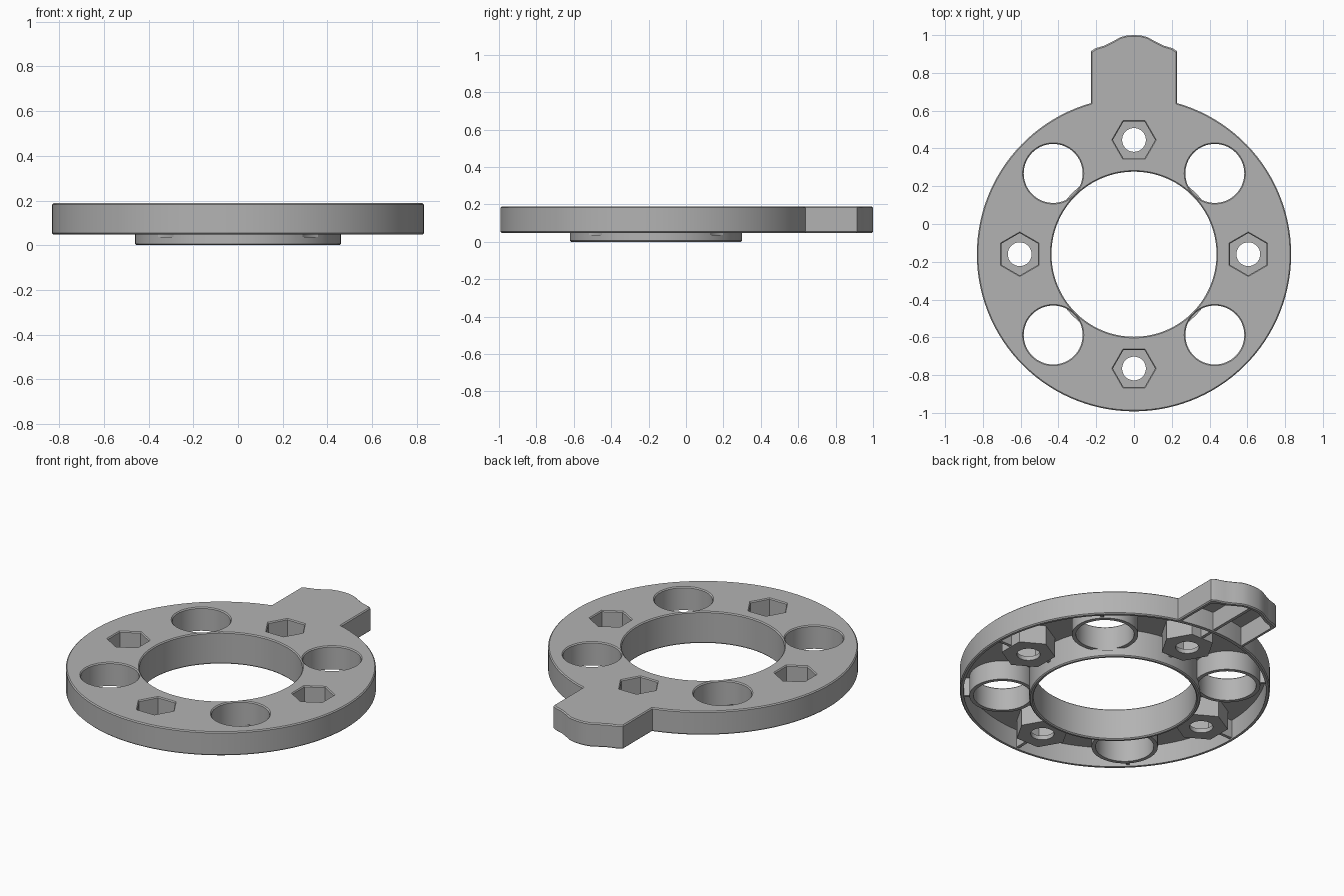
import bpy, bmesh
from math import sin, cos, pi, asin, sqrt, radians

if "Cube" in bpy.data.objects:
    bpy.data.objects.remove(bpy.data.objects["Cube"])

CY = -0.16                 # ring centre in y
R, BORE = 0.832, 0.437     # ring outer radius and bore
Z0, Z1, ROOF = 0.048, 0.188, 0.163
T, HALF = 0.02, 0.228      # wall thickness, tab half width
SPOT = 0.605               # distance of pockets and holes from ring centre
C = 0.006                  # edge chamfer

grey = bpy.data.materials.new("plain grey")
grey.use_nodes = True
grey.diffuse_color = (0.45, 0.45, 0.45, 1)
grey.node_tree.nodes["Principled BSDF"].inputs["Base Color"].default_value = (0.45, 0.45, 0.45, 1)


def finish(name, bm):
    bmesh.ops.recalc_face_normals(bm, faces=bm.faces)
    mesh = bpy.data.meshes.new(name)
    bm.to_mesh(mesh)
    bm.free()
    mesh.materials.append(grey)
    ob = bpy.data.objects.new(name, mesh)
    bpy.context.collection.objects.link(ob)
    return ob


def loft(name, layers):
    """Closed solid through stacked (outline, z) layers."""
    bm = bmesh.new()
    rows = [[bm.verts.new((x, y, z)) for x, y in pts] for pts, z in layers]
    n = len(rows[0])
    for a, b in zip(rows, rows[1:]):
        for i in range(n):
            bm.faces.new((a[i], a[(i + 1) % n], b[(i + 1) % n], b[i]))
    bm.faces.new(rows[0][::-1])
    bm.faces.new(rows[-1])
    return finish(name, bm)


def circle(r, n=64, x=0, y=CY, turn=0.0):
    return [(x + r * cos(turn + 2 * pi * i / n), y + r * sin(turn + 2 * pi * i / n))
            for i in range(n)]


def tab_tip(inset):
    """Wavy tab end, from +x to -x."""
    right = [(HALF, 0.915), (0.205, 0.93), (0.155, 0.945), (0.115, 0.965),
             (0.07, 0.99), (0.035, 0.998)]
    pts = right + [(0, 1.0)] + [(-x, y) for x, y in reversed(right)]
    k = (HALF - inset) / HALF
    return [(x * k, y - inset) for x, y in pts]


def outline(inset):
    """Ring with tab, moved inward by the inset."""
    r, h = R - inset, HALF - inset
    start = pi - asin(h / r) - pi / 2 
    n = 110
    sweep = 2 * pi - 2 * asin(h / r)
    a0 = pi / 2 + asin(h / r)
    arc = [(r * cos(a0 + sweep * i / n), CY + r * sin(a0 + sweep * i / n)) for i in range(n + 1)]
    return arc + tab_tip(inset)


def boolean(target, tool, op):
    m = target.modifiers.new(op, 'BOOLEAN')
    m.operation, m.object, m.solver = op, tool, 'EXACT'
    bpy.context.view_layer.objects.active = target
    bpy.ops.object.modifier_apply(modifier=m.name)
    bpy.data.objects.remove(tool)


# Ring body with tab, edges chamfered
body = loft("ring_with_tab", [(outline(C), Z0), (outline(0), Z0 + C),
                              (outline(0), Z1 - C), (outline(C), Z1)])

# Hollow underside of ring and tab
boolean(body, loft("ring_cavity", [(circle(R - T, 128), -0.1), (circle(R - T, 128), ROOF)]), 'DIFFERENCE')
w = HALF - T
arc = [(w * (i / 6 - 1), CY + sqrt(R * R - (w * (i / 6 - 1)) ** 2)) for i in range(13)]
pit = arc + tab_tip(T)
boolean(body, loft("tab_cavity", [(pit, -0.1), (pit, ROOF)]), 'DIFFERENCE')

# Inner collar, deeper than the rim
boolean(body, loft("collar", [(circle(0.46 - C, 128), 0), (circle(0.46, 128), C),
                              (circle(0.46, 128), Z1 - 0.01)]), 'UNION')

# Tubes around the large holes, posts under the hex pockets, thin ribs
for k in range(8):
    a = k * pi / 4
    x, y = SPOT * cos(a), CY + SPOT * sin(a)
    far = 1.14 if k == 2 else R - T / 2
    s, c, h = sin(a), cos(a), 0.009
    strip = [(d * c - e * s, CY + d * s + e * c)
             for d, e in ((0.45, -h), (far, -h), (far, h), (0.45, h))]
    boolean(body, loft("rib", [(strip, Z0 + 0.008), (strip, ROOF + 0.01)]), 'UNION')
    if k % 2:
        shape = circle(0.178, 64, x, y)
    else:
        shape = circle(0.145, 6, x, y, a + pi / 2)
    boolean(body, loft("post", [(shape, Z0 + 0.002), (shape, ROOF + 0.011)]), 'UNION')

# Cut large holes, hex pockets and bolt holes
for k in range(8):
    a = k * pi / 4
    x, y = SPOT * cos(a), CY + SPOT * sin(a)
    if k % 2:
        layers = [(circle(r, 64, x, y), z) for r, z in
                  ((0.156, 0.036), (0.156, Z1 - C), (0.156 + 2 * C, Z1 + C))]
        boolean(body, loft("hole", layers), 'DIFFERENCE')
    else:
        layers = [(circle(r, 6, x, y, a + pi / 2), z) for r, z in
                  ((0.112, 0.075), (0.112, Z1 - C), (0.112 + 2 * C, Z1 + C))]
        boolean(body, loft("pocket", layers), 'DIFFERENCE')
        pin = circle(0.063, 32, x, y)
        boolean(body, loft("bolt_hole", [(pin, -0.1), (pin, 0.12)]), 'DIFFERENCE')

# Central bore with chamfered ends
layers = [(circle(r, 128), z) for r, z in
          ((BORE + 2 * C, -C), (BORE, C), (BORE, Z1 - C), (BORE + 2 * C, Z1 + C))]
boolean(body, loft("bore", layers), 'DIFFERENCE')

# Smooth curved walls, keep edges sharp
bpy.ops.object.select_all(action='DESELECT')
body.select_set(True)
bpy.context.view_layer.objects.active = body
bpy.ops.object.shade_smooth_by_angle(angle=radians(25))
